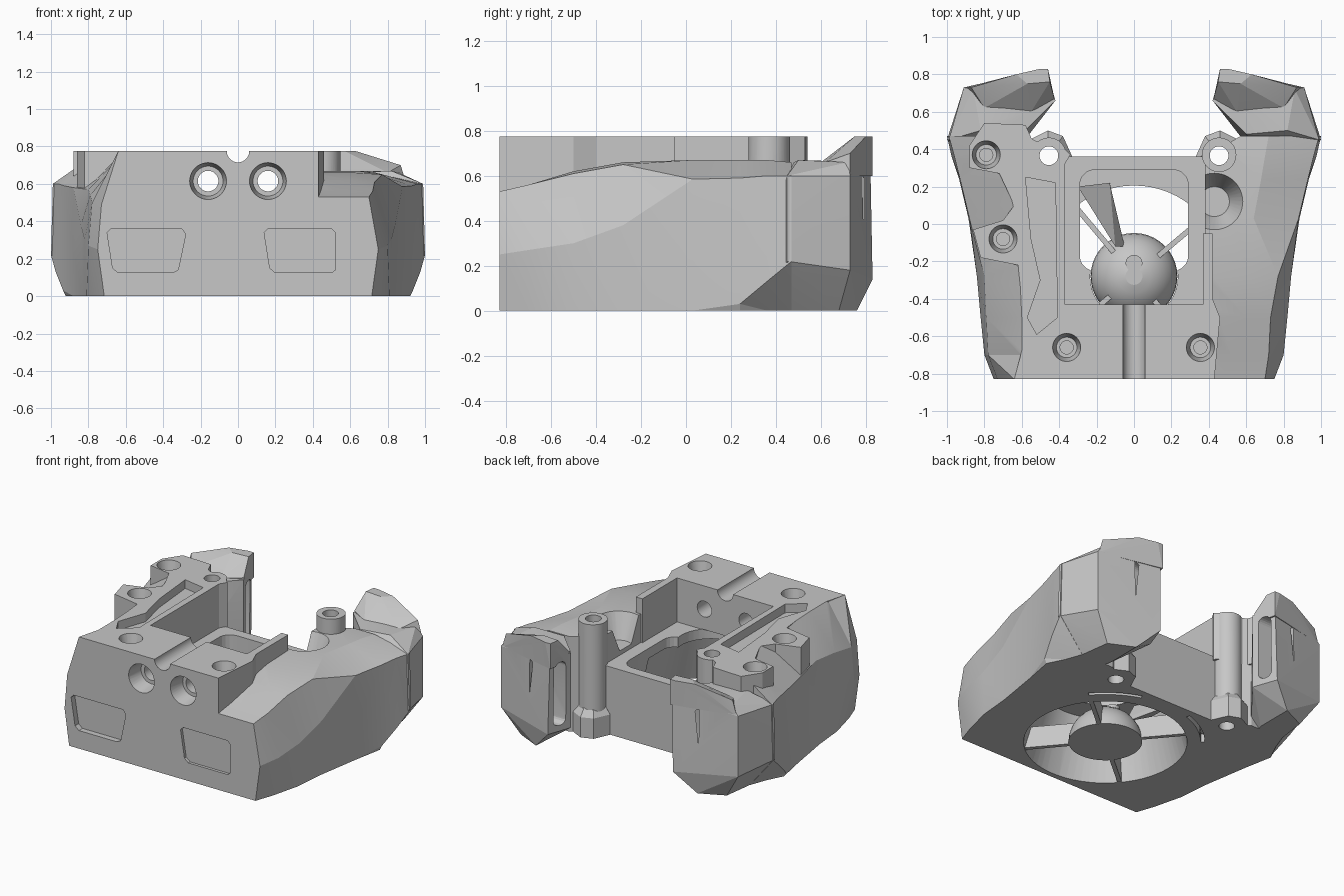
import bpy, bmesh, math
from mathutils import Vector

if "Cube" in bpy.data.objects:
    bpy.data.objects.remove(bpy.data.objects["Cube"], do_unlink=True)

grey = bpy.data.materials.new("plain grey")
grey.use_nodes = True
GREY = (0.57, 0.57, 0.57, 1)
grey.diffuse_color = GREY
grey.node_tree.nodes["Principled BSDF"].inputs["Base Color"].default_value = GREY

TOP = 0.775
FAN_Y = -0.28


def finish(name, bm):
    bmesh.ops.recalc_face_normals(bm, faces=bm.faces)
    me = bpy.data.meshes.new(name)
    bm.to_mesh(me)
    bm.free()
    me.materials.append(grey)
    ob = bpy.data.objects.new(name, me)
    bpy.context.collection.objects.link(ob)
    return ob


def skin(name, rings):
    """Closed solid through matching rings of points."""
    bm = bmesh.new()
    rows = [[bm.verts.new(p) for p in ring] for ring in rings]
    n = len(rows[0])
    for a, b in zip(rows, rows[1:]):
        for i in range(n):
            j = (i + 1) % n
            bm.faces.new((a[i], a[j], b[j], b[i]))
    bm.faces.new(rows[0])
    bm.faces.new(rows[-1])
    bmesh.ops.triangulate(bm, faces=[f for f in bm.faces if len(f.verts) == 4])
    return finish(name, bm)


def prism(name, pts, lo, hi, axis="z"):
    if axis == "z":
        return skin(name, [[(u, v, t) for u, v in pts] for t in (lo, hi)])
    return skin(name, [[(u, t, v) for u, v in pts] for t in (lo, hi)])


def arc(cx, cy, r, start, end, n):
    angles = [math.radians(start + (end - start) * i / n) for i in range(n + 1)]
    return [(cx + r * math.cos(a), cy + r * math.sin(a)) for a in angles]


def circle(cx, cy, r, n=40):
    return arc(cx, cy, r, 0, 360, n)[:-1]


def cone(name, x, y, r0, r1, lo, hi, axis="z", n=40):
    rings = []
    for r, t in ((r0, lo), (r1, hi)):
        rings.append([(u, v, t) if axis == "z" else (u, t, v) for u, v in circle(x, y, r, n)])
    return skin(name, rings)


def hull(name, pts):
    bm = bmesh.new()
    for p in pts:
        bm.verts.new(p)
    bmesh.ops.convex_hull(bm, input=bm.verts[:])
    loose = [v for v in bm.verts if not v.link_faces]
    bmesh.ops.delete(bm, geom=loose, context="VERTS")
    return finish(name, bm)


def rounded_rect(x0, x1, y0, y1, r):
    pts = []
    corners = ((x1 - r, y1 - r), (x0 + r, y1 - r), (x0 + r, y0 + r), (x1 - r, y0 + r))
    for k, (cx, cy) in enumerate(corners):
        pts += arc(cx, cy, r, 90 * k, 90 * k + 90, 5)
    return pts


def combine(target, other, op):
    mod = target.modifiers.new(op, "BOOLEAN")
    mod.operation, mod.object, mod.solver = op, other, "EXACT"
    bpy.context.view_layer.objects.active = target
    bpy.ops.object.modifier_apply(modifier=mod.name)
    bpy.data.objects.remove(other, do_unlink=True)


# Low base of the body
body = prism("shroud_body", [(-0.6, -0.83), (0.6, -0.83), (0.6, 0.36), (-0.6, 0.36)], 0, 0.47)

# High front block with the two rails beside the pocket
adds = [prism("top_block", [
    (-0.64, -0.83), (0.43, -0.83), (0.46, -0.5), (0.42, -0.4), (0.42, -0.05), (0.37, -0.05),
    (0.37, -0.43), (-0.37, -0.43), (-0.37, 0.32), (-0.34, 0.37), (-0.42, 0.45),
    (-0.54, 0.44), (-0.58, 0.53), (-0.8, 0.54), (-0.88, 0.42), (-0.88, 0.3), (-0.72, 0.27), (-0.64, 0.1),
    (-0.7, 0.02), (-0.86, -0.03), (-0.82, -0.18), (-0.62, -0.22), (-0.58, -0.6)], 0.44, TOP)]

# Faceted flanks: y, inner x, bottom x, belly x z, then shoulder x z and top x z on left and right
flank = [
    (-0.83, 0.38, 0.715, 0.75, 0.25, (0.70, 0.53, 0.50, 0.53), (0.73, 0.49, 0.64, TOP)),
    (-0.70, 0.38, 0.76, 0.80, 0.27, (0.72, 0.56, 0.52, 0.56), (0.78, 0.50, 0.60, TOP)),
    (-0.50, 0.38, 0.81, 0.82, 0.30, (0.73, 0.61, 0.60, 0.62), (0.79, 0.54, 0.60, TOP)),
    (-0.28, 0.38, 0.83, 0.84, 0.38, (0.77, 0.65, 0.62, 0.66), (0.80, 0.57, 0.61, TOP)),
    (0.03, 0.38, 0.88, 0.885, 0.25, (0.88, 0.585, 0.64, 0.67), (0.88, 0.58, 0.63, TOP)),
    (0.24, 0.38, 0.92, 0.935, 0.03, (0.93, 0.59, 0.68, 0.67), (0.93, 0.59, 0.68, TOP)),
    (0.36, 0.38, 0.86, 0.975, 0.13, (0.96, 0.60, 0.70, 0.67), (0.96, 0.60, 0.71, TOP)),
    (0.47, 0.57, 0.82, 1.00, 0.22, (0.99, 0.60, 0.72, 0.66), (0.99, 0.60, 0.74, TOP))]
foot = [(0.55, 0.34), (0.56, 0.45), (0.46, 0.5), (0.38, 0.47), (0.33, 0.36), (0.35, 0.33)]
for s in (1, -1):
    rings = []
    for y, xi, xb, xm, zm, left, right in flank:
        xs, zs, xt, zt = left if s > 0 else right
        ring = [(xi, 0), (xb, 0), (xm, zm), (xs, zs), (xt, zt), (xi, zt)]
        rings.append([(s * x, y, z) for x, z in ring])
    adds.append(skin("flank", rings))
    # Hooked rear arm, then its raised back ridge
    arm = [(0.7, 0.3, 0), (0.8, 0.3, 0), (0.82, 0.46, 0), (0.79, 0.68, 0), (0.62, 0.76, 0), (0.62, 0.5, 0),
           (1, 0.45, 0.22), (0.91, 0.73, 0.18), (0.48, 0.83, 0.14), (0.42, 0.66, 0.14), (0.99, 0.45, 0.6),
           (0.91, 0.73, 0.6), (0.47, 0.82, 0.66), (0.42, 0.66, 0.66), (0.6, 0.48, 0.66),
           (0.82, 0.5, 0.67), (0.86, 0.72, 0.66)]
    ridge = [(0.425, 0.67, 0.6), (0.46, 0.83, 0.6), (0.9, 0.73, 0.6), (0.8, 0.62, 0.6), (0.55, 0.6, 0.66),
             (0.46, 0.83, TOP), (0.5, 0.83, TOP), (0.63, 0.8, TOP), (0.57, 0.75, TOP), (0.45, 0.76, TOP),
             (0.87, 0.73, 0.7), (0.425, 0.67, 0.67), (0.8, 0.62, 0.66)]
    for name, pts in (("arm", arm), ("arm_ridge", ridge)):
        adds.append(hull(name, [(s * x, y, z) for x, y, z in pts]))
    # Screw post and its faceted foot
    adds.append(cone("post", s * 0.455, 0.37, 0.092, 0.092, 0.01, TOP))
    steps = ((0, 1), (0.14, 1), (0.19, 0.72))
    adds.append(skin("post_foot", [[(s * (0.455 + (x - 0.455) * k), 0.37 + (y - 0.37) * k, z) for x, y in foot]
                                   for z, k in steps]))
for part in adds:
    combine(body, part, "UNION")

# Fan bore, throat, hub clearance, and a scoop in front of the free-standing post
cuts = [cone("fan_bore", 0, FAN_Y, 0.52, 0.4, -0.02, 0.4, n=64),
        prism("throat", rounded_rect(-0.29, 0.29, -0.25, 0.29, 0.08), 0.1, 0.6),
        cone("hub_clearance", 0, FAN_Y, 0.235, 0.235, 0.1, 0.472),
        cone("scoop", 0.43, 0.12, 0.08, 0.16, 0.5, 0.69)]
# Wire groove and long shallow recess on top
cuts.append(cone("groove", 0, TOP, 0.06, 0.06, -0.9, -0.38, "y"))
cuts.append(prism("recess", [
    (-0.58, 0.25), (-0.42, 0.22), (-0.41, -0.5), (-0.52, -0.59), (-0.57, -0.5),
    (-0.5, -0.3), (-0.55, -0.08)], TOP - 0.06, 0.9))
# Front windows
cuts.append(prism("window", [(-0.7, 0.34), (-0.68, 0.36), (-0.3, 0.36), (-0.28, 0.33),
                             (-0.32, 0.14), (-0.35, 0.125), (-0.64, 0.125), (-0.67, 0.15)], -0.9, -0.79, "y"))
cuts.append(prism("window", [(0.14, 0.34), (0.16, 0.36), (0.5, 0.36), (0.52, 0.34), (0.52, 0.14),
                             (0.5, 0.125), (0.2, 0.125), (0.17, 0.15)], -0.9, -0.81, "y"))
for s in (1, -1):
    # Air duct around the fan, from the window to the arm
    duct = arc(0, FAN_Y, 0.56, -64, 25, 14) + [
        (0.63, 0.1), (0.63, 0.68), (0.74, 0.74), (0.86, 0.5), (0.78, 0.05), (0.72, -0.4), (0.66, -0.79)]
    cuts.append(prism("duct", [(s * x, y) for x, y in duct], 0.128, 0.357))
    # Front bolt holes
    cuts.append(cone("bolt_hole", s * 0.16, 0.615, 0.055, 0.055, -0.9, -0.35, "y"))
    cuts.append(cone("bolt_head", s * 0.16, 0.615, 0.1, 0.08, -0.84, -0.72, "y"))
    # Through holes of the posts
    cuts.append(cone("post_hole", s * 0.455, 0.365, 0.05, 0.05, -0.1, 0.9))
    # Air outlet in the inner face of the arm
    slot = rounded_rect(0.7, 0.79, 0.18, 0.62, 0.04)
    cuts.append(skin("outlet", [[(s * x, y, z) for y, z in slot] for x in (0.3, 0.65)]))
    # Curved slit underneath
    slit = arc(0, FAN_Y, 0.6, 40, 72, 8) + arc(0, FAN_Y, 0.625, 72, 40, 8)
    cuts.append(prism("slit", [(s * x, y) for x, y in slit], -0.1, 0.06))
# Countersunk screw sockets on top
for x, y in ((0.355, -0.66), (-0.36, -0.66), (-0.79, 0.37), (-0.7, -0.08)):
    cuts.append(cone("socket", x, y, 0.055, 0.077, TOP - 0.1, TOP + 0.01))
    cuts.append(cone("socket_core", x, y, 0.035, 0.035, TOP - 0.25, TOP))
for cut in cuts:
    combine(body, cut, "DIFFERENCE")

# Domed fan hub, a turned profile
hub_rings = []
for i in range(8):
    a = i * math.pi / 2 / 8
    hub_rings.append([(x, y, 0.002 + 0.22 * math.sin(a)) for x, y in circle(0, FAN_Y, 0.232 * math.cos(a))])
hub = skin("hub_dome", hub_rings)
button = cone("hub_button", 0, FAN_Y + 0.07, 0.045, 0.045, 0.1, 0.218, n=24)

# Four spokes that hold the hub
spokes = []
for k in range(4):
    a = math.radians(40 + 90 * k)
    d = Vector((math.cos(a), math.sin(a)))
    side = Vector((-d.y, d.x)) * 0.014
    quad = [d * r + side * w for r, w in ((0.1, -1), (0.52, -1), (0.52, 1), (0.1, 1))]
    spokes.append(prism("spoke", [(p.x, p.y + FAN_Y) for p in quad], 0.003, 0.15))

# Broad air vane beside the throat
vane = hull("air_vane", [(x, y, z + dz) for dz in (0, 0.03) for x, y, z in (
    (-0.05, -0.12, 0.1), (-0.1, -0.12, 0.2), (-0.13, 0.02, 0.1), (-0.13, 0.22, 0.1), (-0.3, 0.2, 0.26))])

for ob in [body, hub, button, vane] + spokes:
    bpy.ops.object.select_all(action="DESELECT")
    ob.select_set(True)
    bpy.context.view_layer.objects.active = ob
    bpy.ops.object.shade_smooth_by_angle(angle=math.radians(12))
